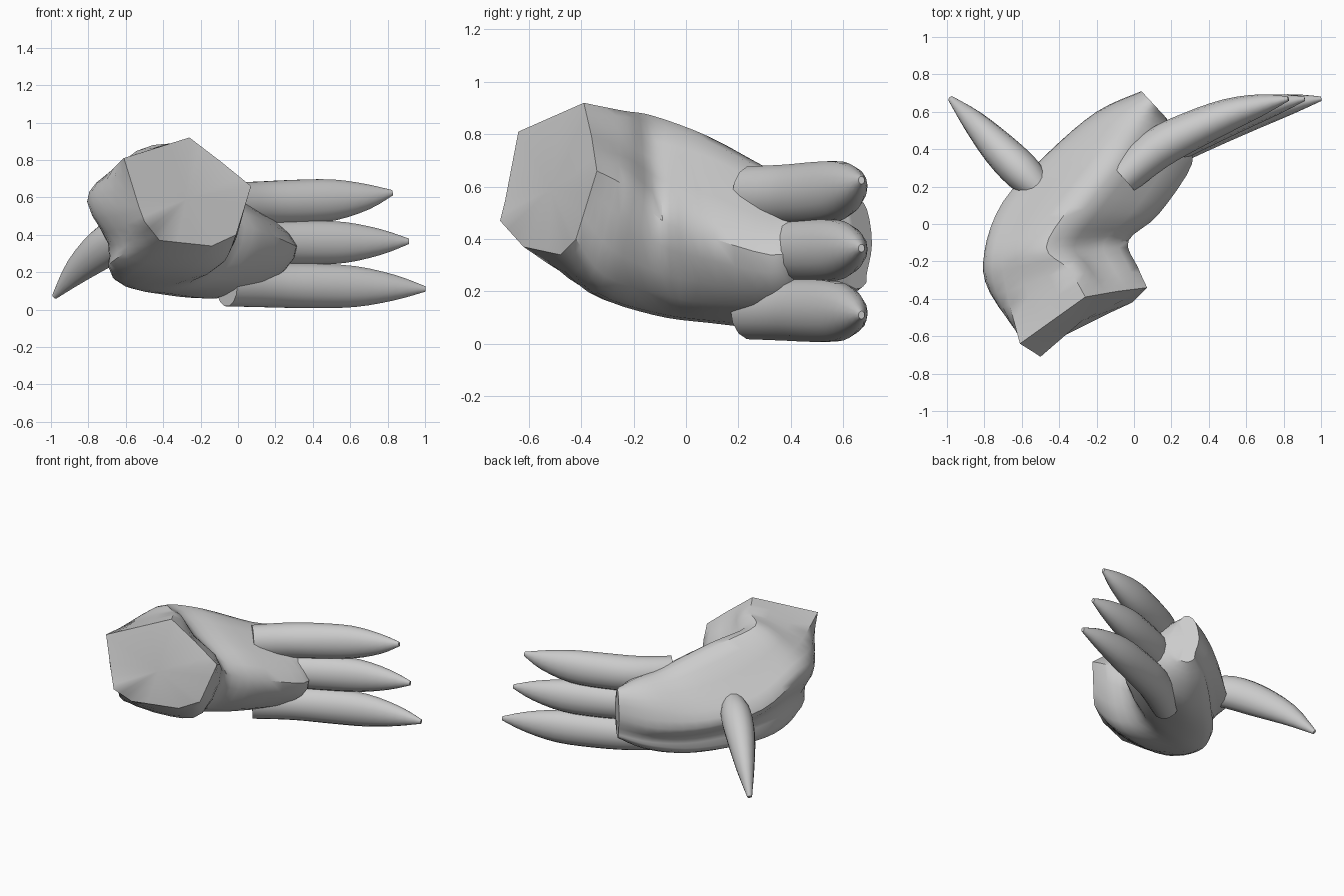
import bpy, bmesh, math
from mathutils import Vector

if "Cube" in bpy.data.objects:
    bpy.data.objects.remove(bpy.data.objects["Cube"])


def finish(bm, name, angle):
    bmesh.ops.recalc_face_normals(bm, faces=bm.faces)
    me = bpy.data.meshes.new(name)
    bm.to_mesh(me)
    bm.free()
    ob = bpy.data.objects.new(name, me)
    bpy.context.collection.objects.link(ob)
    bpy.ops.object.select_all(action='DESELECT')
    bpy.context.view_layer.objects.active = ob
    ob.select_set(True)
    bpy.ops.object.shade_smooth_by_angle(angle=math.radians(angle))
    return ob


def spline(pts, steps, closed=False):
    """Smooth curve that passes through all points."""
    n, out = len(pts), []
    get = (lambda i: pts[i % n]) if closed else (lambda i: pts[min(max(i, 0), n - 1)])
    for i in range(n if closed else n - 1):
        a, b, c, d = (get(i + k) for k in (-1, 0, 1, 2))
        for s in range(steps):
            t = s / steps
            out.append(0.5 * (2 * b + (c - a) * t + (2 * a - 5 * b + 4 * c - d) * t * t
                              + (3 * b - a - 3 * c + d) * t ** 3))
    if not closed:
        out.append(pts[-1].copy())
    return out


def polyline(pts, steps):
    """Closed outline with straight sides, evenly subdivided."""
    return [p.lerp(pts[(i + 1) % len(pts)], s / steps)
            for i, p in enumerate(pts) for s in range(steps)]


def loft(rings, name, angle):
    """Skin a list of closed rings and close both ends with a fan."""
    bm = bmesh.new()
    vr = [[bm.verts.new(p) for p in r] for r in rings]
    n = len(vr[0])
    for a, b in zip(vr, vr[1:]):
        for j in range(n):
            k = (j + 1) % n
            bm.faces.new((a[j], a[k], b[k], b[j]))
    for r in (vr[0], vr[-1]):
        c = bm.verts.new(sum((v.co for v in r), Vector()) / n)
        for j in range(n):
            bm.faces.new((r[j], r[(j + 1) % n], c))
    return finish(bm, name, angle)


def section(lx, ly, rx, ry, zs):
    """Palm cross-section between a left and a right edge."""
    us = (0, .13, .43, .72, 1, .82, .45, .17, .14)
    return [Vector((lx + (rx - lx) * u, ly + (ry - ly) * u, z)) for u, z in zip(us, zs)]


def claw(path, widths, heights, name):
    """Curved tapering claw with an oval section."""
    pts = spline([Vector(p) for p in path], 3)
    size = spline([Vector((w, h, 0)) for w, h in zip(widths, heights)], 3)
    rings = []
    for i, (p, s) in enumerate(zip(pts, size)):
        t = (pts[min(i + 1, len(pts) - 1)] - pts[max(i - 1, 0)]).normalized()
        side = t.cross(Vector((0, 0, 1))).normalized()
        up = side.cross(t)
        rings.append([p + side * s.x * math.cos(a) + up * s.y * math.sin(a)
                      for a in (math.tau * k / 14 for k in range(14))])
    return loft(rings, name, 50)


# palm: from the cut wrist round to the knuckle end, with a crease low on its back
wrist = [Vector(p) for p in (
    (-.53, -.69, .55), (-.61, -.64, .81), (-.26, -.39, .92), (-.09, -.36, .79), (.07, -.34, .66),
    (-.01, -.42, .40), (-.14, -.48, .34), (-.42, -.62, .37), (-.50, -.71, .47))]
cuff = [Vector(p) for p in (
    (-.77, -.37, .56), (-.68, -.36, .74), (-.35, -.24, .89), (-.20, -.22, .75), (.02, -.23, .6),
    (-.07, -.31, .26), (-.3, -.35, .19), (-.63, -.41, .24), (-.65, -.42, .35))]
sections = [
    wrist, cuff,
    section(-.80, -.15, -.03, -.09, (.57, .70, .87, .70, .47, .19, .11, .17, .35)),
    section(-.70, .12, .13, .05, (.42, .56, .79, .65, .42, .16, .08, .13, .28)),
    section(-.46, .38, .31, .32, (.33, .48, .65, .54, .34, .15, .06, .11, .22)),
    section(-.20, .60, .26, .44, (.33, .50, .60, .54, .37, .2, .12, .16, .23)),
    section(.04, .71, .17, .57, (.38, .51, .56, .51, .38, .26, .21, .23, .27)),
]
rounded = [polyline(wrist, 3)] + [spline(r, 3, True) for r in sections[1:]]
columns = [spline(list(col), 4) for col in zip(*rounded)]
loft(list(zip(*columns)), "palm", 40)

# three stacked finger claws, each lower one reaching further out
base_path = ((-.06, .25), (.12, .40), (.31, .50), (.51, .585), (.69, .64), (.825, .67))
for i, (z, tip) in enumerate(((.565, .06), (.355, .01), (.13, -.02))):
    path = [(x + .088 * i * (k / 5) ** .9, y, z + tip * (k / 5) ** 2)
            for k, (x, y) in enumerate(base_path)]
    claw(path, (.098, .110, .103, .087, .055, .012), (.115, .12, .122, .112, .07, .015),
         "finger_claw_%d" % (i + 1))

# thumb claw on the back of the palm, hooking down
claw(((-.51, .19, .42), (-.60, .28, .40), (-.72, .40, .33), (-.86, .55, .21), (-.98, .67, .07)),
     (.08, .102, .095, .062, .016), (.10, .115, .11, .075, .015), "thumb_claw")
